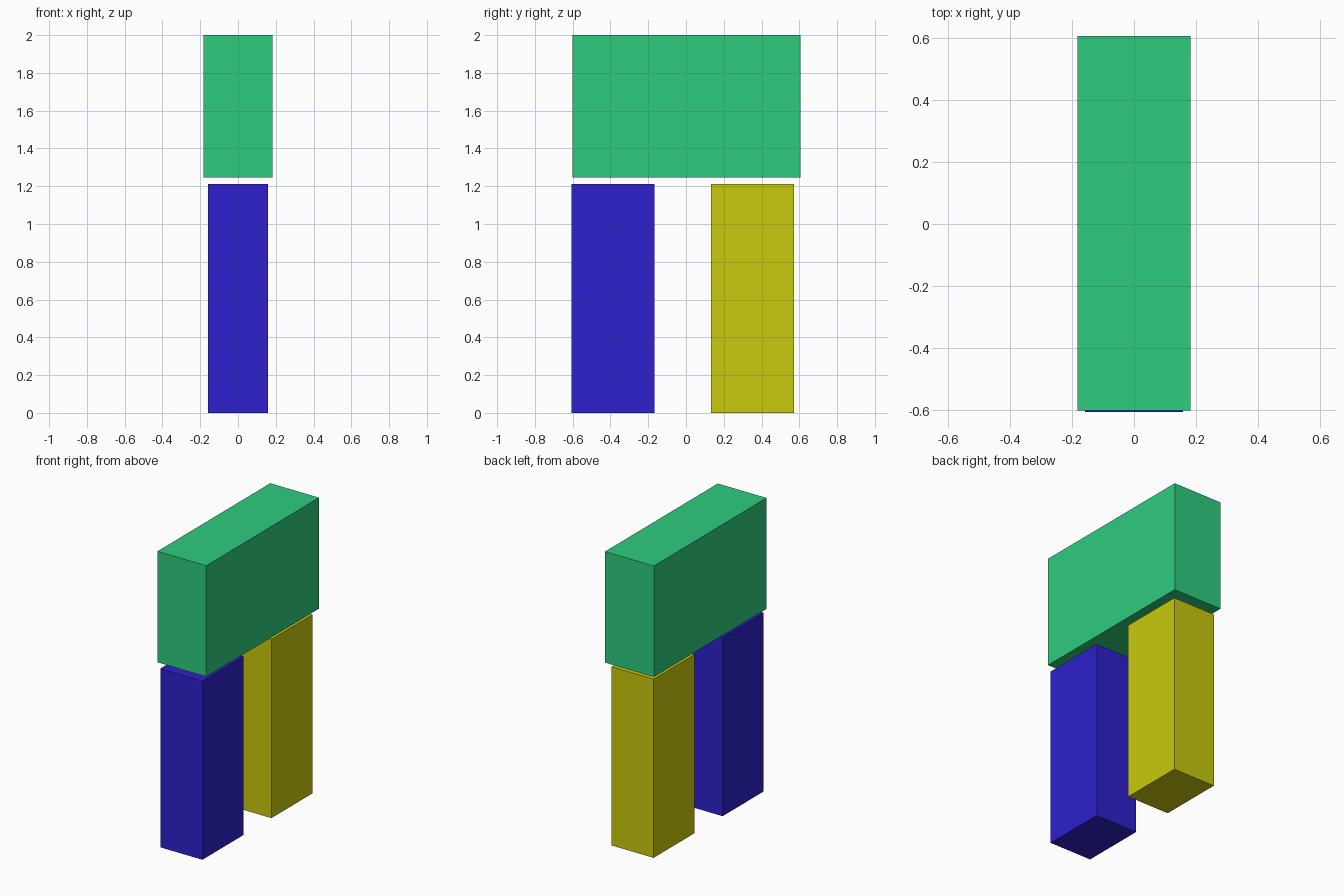
import bpy

if "Cube" in bpy.data.objects:
    bpy.data.objects.remove(bpy.data.objects["Cube"])


def material(name, rgb):
    m = bpy.data.materials.new(name)
    m.diffuse_color = (*rgb, 1.0)
    m.use_nodes = True
    m.node_tree.nodes["Principled BSDF"].inputs["Base Color"].default_value = m.diffuse_color
    return m


def box(name, lo, hi, mat):
    """Axis-aligned box between two corners."""
    centre = [(a + b) / 2 for a, b in zip(lo, hi)]
    bpy.ops.mesh.primitive_cube_add(size=1, location=centre)
    ob = bpy.context.object
    ob.name = name
    ob.scale = [b - a for a, b in zip(lo, hi)]
    bpy.ops.object.transform_apply(location=False, rotation=False, scale=True)
    ob.data.materials.append(mat)
    return ob


green = material("green", (0.027, 0.604, 0.209))
blue = material("blue", (0.027, 0.015, 0.604))
yellow = material("yellow", (0.584, 0.584, 0.004))

# Upper block, floating just above the legs
box("body_block", (-0.183, -0.602, 1.247), (0.183, 0.607, 2.0), green)

# Two equal legs, front and back
LEG_HALF_WIDTH, LEG_DEPTH, LEG_HEIGHT = 0.158, 0.44, 1.213
for name, y, mat in (("front_leg", -0.607, blue), ("back_leg", 0.133, yellow)):
    box(name, (-LEG_HALF_WIDTH, y, 0), (LEG_HALF_WIDTH, y + LEG_DEPTH, LEG_HEIGHT), mat)
